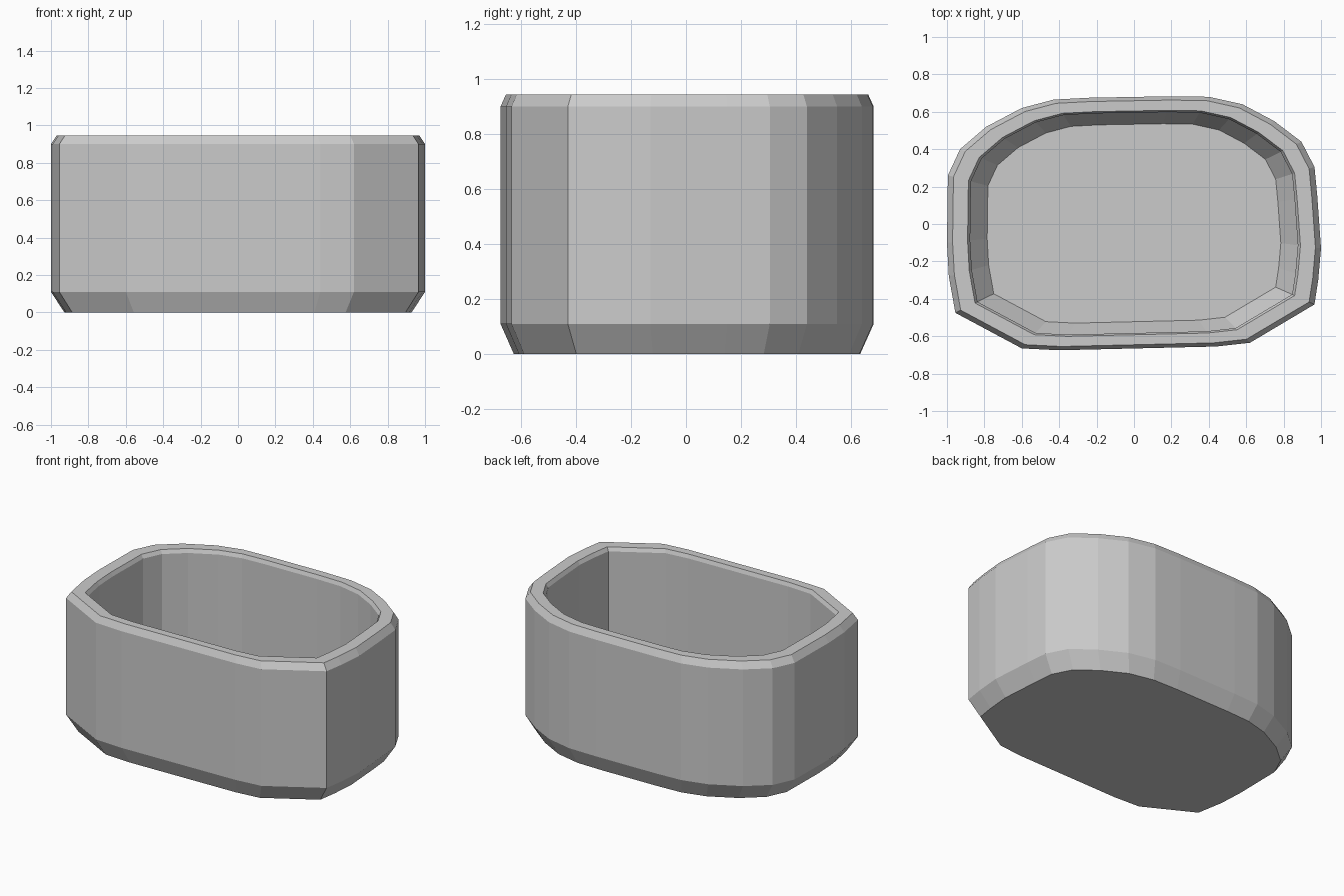
import bpy
import bmesh

default_cube = bpy.data.objects.get("Cube")
if default_cube:
    bpy.data.objects.remove(default_cube, do_unlink=True)

# Plain grey material
grey = bpy.data.materials.new("plain grey")
grey.use_nodes = True
colour = (0.6, 0.6, 0.6, 1)
grey.diffuse_color = colour
grey.node_tree.nodes["Principled BSDF"].inputs["Base Color"].default_value = colour

# Uneven rounded outline, counterclockwise from the left side
outline = [
    (1.0, -0.13), (0.98, 0.15), (0.965, 0.305), (0.895, 0.44), (0.75, 0.55),
    (0.58, 0.64), (0.4, 0.68), (0.2, 0.683), (-0.24, 0.675), (-0.43, 0.665),
    (-0.6, 0.62), (-0.79, 0.52), (-0.93, 0.4), (-0.995, 0.26), (-1.0, -0.1),
    (-0.99, -0.28), (-0.955, -0.475), (-0.6, -0.665), (-0.4, -0.675),
    (0.44, -0.655), (0.62, -0.635), (0.965, -0.43), (0.985, -0.3),
]

# Wall section as (outline scale, height), from the base up, over the rim and down to the floor
section = [
    (0.928, 0), (1, 0.11), (1, 0.9), (0.97, 0.945),
    (0.89, 0.945), (0.876, 0.92), (0.876, 0.22), (0.785, 0.1),
]


def build_shell(name, outline, section, material):
    """Sweep the section round the outline and close the base and floor."""
    bm = bmesh.new()
    rings = [[bm.verts.new((x * s, y * s, z)) for x, y in outline] for s, z in section]
    for low, high in zip(rings, rings[1:]):
        for i in range(len(outline)):
            j = (i + 1) % len(outline)
            bm.faces.new((low[i], low[j], high[j], high[i]))
    bm.faces.new(rings[0][::-1])
    bm.faces.new(rings[-1])
    bmesh.ops.recalc_face_normals(bm, faces=bm.faces)
    mesh = bpy.data.meshes.new(name)
    bm.to_mesh(mesh)
    bm.free()
    mesh.materials.append(material)
    obj = bpy.data.objects.new(name, mesh)
    bpy.context.collection.objects.link(obj)
    return obj


# Open tub with a chamfered base and rim
build_shell("tub", outline, section, grey)
